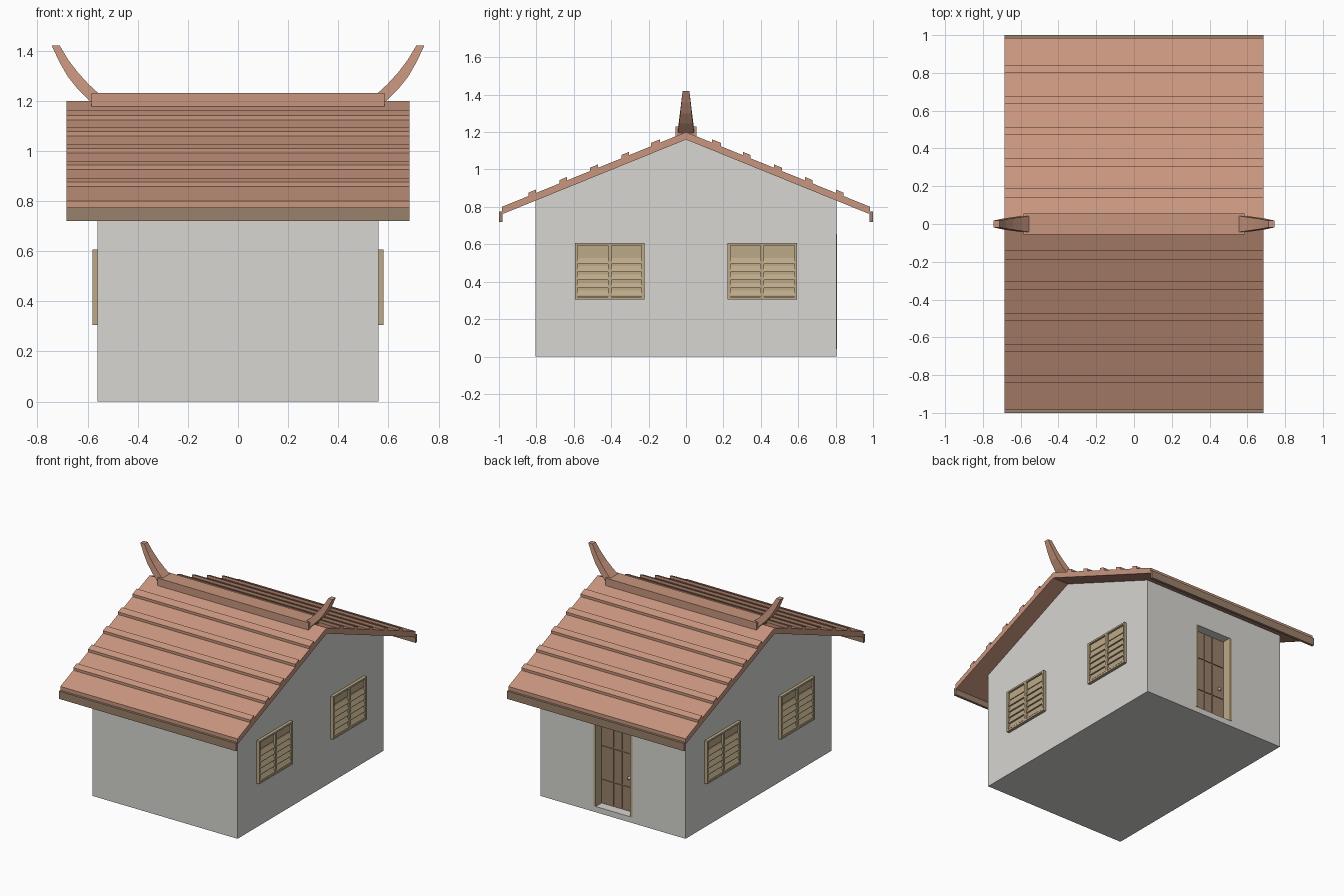
import bpy, bmesh, math
from mathutils import Vector

if "Cube" in bpy.data.objects:
    bpy.data.objects.remove(bpy.data.objects["Cube"])


def material(name, rgb):
    m = bpy.data.materials.new(name)
    m.diffuse_color = (*rgb, 1)
    m.use_nodes = True
    m.node_tree.nodes["Principled BSDF"].inputs["Base Color"].default_value = m.diffuse_color
    return m


WALL = material("plaster_grey", (0.68, 0.67, 0.64))
ROOF = material("terracotta", (0.578, 0.305, 0.209))
WOOD = material("dark_wood", (0.323, 0.220, 0.147))
TAN = material("tan_wood", (0.50, 0.397, 0.246))
METAL = material("knob_metal", (0.45, 0.50, 0.55))


def finish(name, bm, mat):
    bmesh.ops.recalc_face_normals(bm, faces=bm.faces)
    me = bpy.data.meshes.new(name)
    bm.to_mesh(me)
    bm.free()
    me.materials.append(mat)
    ob = bpy.data.objects.new(name, me)
    bpy.context.collection.objects.link(ob)
    return ob


def loft(bm, rings):
    """Skin a list of rings and cap both ends."""
    vs = [[bm.verts.new(p) for p in r] for r in rings]
    n = len(vs[0])
    for a, b in zip(vs, vs[1:]):
        for i in range(n):
            j = (i + 1) % n
            bm.faces.new((a[i], a[j], b[j], b[i]))
    bm.faces.new(vs[0])
    bm.faces.new(vs[-1])


def extrude_x(bm, profile, x0, x1):
    """Extrude a y,z profile along x."""
    loft(bm, [[(x, y, z) for y, z in profile] for x in (x0, x1)])


def add_box(bm, x0, x1, y0, y1, z0, z1):
    extrude_x(bm, [(y0, z0), (y1, z0), (y1, z1), (y0, z1)], x0, x1)


def box(name, mat, *b):
    bm = bmesh.new()
    add_box(bm, *b)
    return finish(name, bm, mat)


SLOPE = 0.406


def roof_z(y, lift=0.0):
    return 1.2 - SLOPE * abs(y) + lift


# House body with gable ends
bm = bmesh.new()
eave = roof_z(0.805, -0.04)
extrude_x(bm, [(-0.805, 0), (0.805, 0), (0.805, eave), (0, 1.16), (-0.805, eave)], -0.56, 0.56)
walls = finish("walls", bm, WALL)

# Recess for the door in the back wall
cutter = box("door_cutter", WALL, -0.15, 0.15, 0.735, 0.9, 0.04, 0.655)
cutter.hide_render = True
cutter.hide_set(True)
cut = walls.modifiers.new("door_recess", "BOOLEAN")
cut.object = cutter
cut.operation = "DIFFERENCE"
cut.solver = "EXACT"

# Door jambs
for s, side in ((-1, "left"), (1, "right")):
    xs = sorted((s * 0.151, s * 0.134))
    box("door_jamb_" + side, TAN, *xs, 0.734, 0.808, 0.04, 0.655)

# Door leaf with raised panels
bm = bmesh.new()
add_box(bm, -0.134, 0.134, 0.73, 0.742, 0.041, 0.654)
rows = [(0.05, 0.21), (0.22, 0.445), (0.455, 0.645)]
for z0, z1 in rows:
    for x0, x1 in ((-0.128, -0.036), (-0.03, 0.03), (0.036, 0.128)):
        add_box(bm, x0, x1, 0.741, 0.748, z0, z1)
finish("door", bm, WOOD)

# Door knob
bm = bmesh.new()
bmesh.ops.create_uvsphere(bm, u_segments=10, v_segments=6, radius=0.012)
bmesh.ops.translate(bm, verts=bm.verts, vec=Vector((-0.09, 0.756, 0.28)))
finish("door_knob", bm, METAL)

# Roof shell
bm = bmesh.new()
E = 0.984
extrude_x(bm, [(-E, roof_z(E)), (0, 1.2), (E, roof_z(E)),
               (E, roof_z(E, -0.04)), (0, 1.16), (-E, roof_z(E, -0.04))], -0.685, 0.685)
finish("roof", bm, ROOF)

# Roof tile strips and eave boards on both slopes
bm = bmesh.new()
for s in (-1, 1):
    for a, b in ((0.14, 0.187), (0.305, 0.346), (0.471, 0.512), (0.636, 0.677), (0.802, 0.841)):
        extrude_x(bm, [(s * a, roof_z(a, -0.005)), (s * b, roof_z(b, -0.005)),
                       (s * b, roof_z(b, 0.018)), (s * a, roof_z(a, 0.018))], -0.685, 0.685)
    ys = sorted((s * 0.982, s * 1.0))
    box("eave_board_" + ("front" if s < 0 else "back"), WOOD, -0.685, 0.685, *ys, 0.72, 0.774)
finish("roof_strips", bm, ROOF)

# Ridge cap
box("ridge_cap", ROOF, -0.585, 0.585, -0.055, 0.055, 1.175, 1.23)

# Curved horns at the ridge ends: outer x,z, inner x,z, half width
sections = [(0.588, 1.195, 0.548, 1.222, 0.043),
            (0.638, 1.245, 0.595, 1.265, 0.037),
            (0.680, 1.298, 0.638, 1.312, 0.031),
            (0.713, 1.356, 0.677, 1.363, 0.025),
            (0.743, 1.420, 0.711, 1.420, 0.018)]
for s, side in ((-1, "left"), (1, "right")):
    bm = bmesh.new()
    loft(bm, [[(s * ox, -w, oz), (s * ox, w, oz), (s * ix, w, iz), (s * ix, -w, iz)]
              for ox, oz, ix, iz, w in sections])
    finish("ridge_horn_" + side, bm, ROOF)

# Louvred shutter windows, two on each side wall
Z0, Z1, HW = 0.306, 0.606, 0.185
for s, side in ((-1, "left"), (1, "right")):
    for c, place in ((-0.408, "front"), (0.408, "back")):
        bm = bmesh.new()

        def part(d0, d1, y0, y1, z0, z1):
            add_box(bm, *sorted((s * (0.56 + d0), s * (0.56 + d1))), c + y0, c + y1, z0, z1)

        part(-0.004, 0.006, -HW, HW, Z0, Z1)
        # frame and centre post
        part(0.005, 0.021, -HW, -HW + 0.014, Z0, Z1)
        part(0.005, 0.021, HW - 0.014, HW, Z0, Z1)
        part(0.005, 0.021, -HW + 0.014, HW - 0.014, Z0, Z0 + 0.012)
        part(0.005, 0.021, -HW + 0.014, HW - 0.014, Z1 - 0.012, Z1)
        part(0.005, 0.021, -0.010, 0.010, Z0 + 0.012, Z1 - 0.012)
        for y0, y1 in ((-HW + 0.014, -0.010), (0.010, HW - 0.014)):
            # rail under the plain top panel
            part(0.005, 0.012, y0 + 0.005, y1 - 0.005, 0.540, 0.590)
            # slanted slats
            for i in range(5):
                z = 0.322 + i * 0.043
                prof = [(0.004, z + 0.036), (0.018, z + 0.006), (0.018, z), (0.004, z)]
                loft(bm, [[(s * (0.56 + d), c + y, h) for d, h in prof] for y in (y0, y1)])
        finish("window_%s_%s" % (side, place), bm, TAN)
